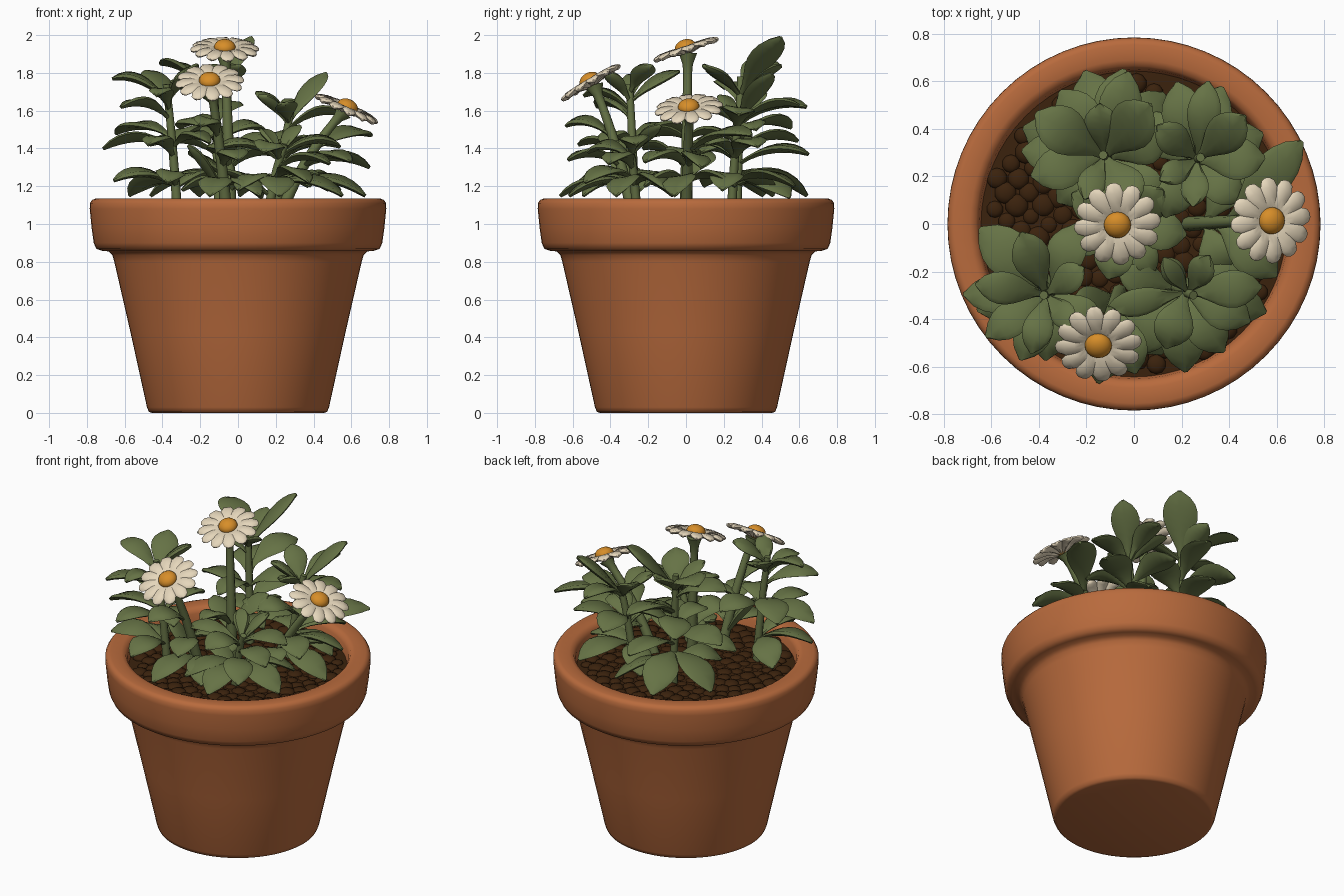
import bpy, bmesh, math, random
from mathutils import Vector, Matrix

random.seed(4)
UP = Vector((0, 0, 1))

def material(name, rgb):
    m = bpy.data.materials.new(name)
    m.diffuse_color = (*rgb, 1)
    return m

TERRACOTTA = material("terracotta", (0.48, 0.145, 0.046))
SOIL = material("dark soil", (0.043, 0.016, 0.004))
GREEN = material("leaf green", (0.132, 0.17, 0.06))
CREAM = material("petal cream", (0.79, 0.68, 0.50))
YELLOW = material("flower centre orange", (0.68, 0.27, 0.022))

def finish(name, bm, mat, angle=50):
    bmesh.ops.recalc_face_normals(bm, faces=bm.faces)
    me = bpy.data.meshes.new(name)
    bm.to_mesh(me)
    bm.free()
    me.materials.append(mat)
    ob = bpy.data.objects.new(name, me)
    bpy.context.collection.objects.link(ob)
    bpy.ops.object.select_all(action='DESELECT')
    ob.select_set(True)
    bpy.context.view_layer.objects.active = ob
    bpy.ops.object.shade_smooth_by_angle(angle=math.radians(angle))
    return ob

def lathe(bm, profile, n=64):
    # revolve (radius, z) points, ends closed with flat caps
    rings = [[bm.verts.new((r * math.cos(2 * math.pi * k / n), r * math.sin(2 * math.pi * k / n), z))
              for k in range(n)] for r, z in profile]
    for a, b in zip(rings, rings[1:]):
        for k in range(n):
            bm.faces.new((a[k], a[(k + 1) % n], b[(k + 1) % n], b[k]))
    bm.faces.new(rings[0])
    bm.faces.new(rings[-1])

def loft(bm, pts, widths, thicks, side, n=8, dip=0.0):
    # skin oval sections along a path; dip makes the groove along the middle
    rings = []
    for i, p in enumerate(pts):
        t = (pts[min(i + 1, len(pts) - 1)] - pts[max(i - 1, 0)]).normalized()
        s = (side - t * side.dot(t)).normalized()
        nrm = s.cross(t)
        ring = []
        for k in range(n):
            a = 2 * math.pi * k / n
            h = math.sin(a) * thicks[i] - dip * thicks[i] * (abs(math.cos(a)) < 0.1)
            ring.append(bm.verts.new(p + s * math.cos(a) * widths[i] + nrm * h))
        rings.append(ring)
    for a, b in zip(rings, rings[1:]):
        for k in range(n):
            bm.faces.new((a[k], a[(k + 1) % n], b[(k + 1) % n], b[k]))
    bm.faces.new(rings[0])
    bm.faces.new(rings[-1])

def bezier(a, c, b, n):
    return [a * (1 - t) ** 2 + c * 2 * t * (1 - t) + b * t * t for t in (i / n for i in range(n + 1))]

LEAF = (0.16, 0.26, 0.52, 0.80, 0.97, 1.0, 0.88, 0.60, 0.10)

def leaf(bm, base, az, reach, tip_z, hw):
    # arched leaf, slightly rolled; steep ones stay straighter
    d = Vector((math.cos(math.radians(az)), math.sin(math.radians(az)), 0))
    tip = base + d * reach
    tip.z = tip_z
    rise = (tip_z - base.z) / reach
    mid = base.lerp(tip, 0.55) + UP * (0.12 if rise < 0.5 else 0.05)
    side = d.cross(UP) + UP * random.uniform(-0.28, 0.28)
    loft(bm, bezier(base, mid, tip, 8), [hw * w for w in LEAF],
         [0.021 * (0.3 + 0.7 * w) for w in LEAF], side, 8, 0.5)

def plant(name, base, top, leaves, r0=0.026, r1=0.019, flare=False):
    # one stem plus leaves: azimuth, stem height, reach, tip height, half width
    base, top = Vector(base), Vector(top)
    ctrl = (base + top) / 2 + (base - top) * 0.12 + UP * 0.12
    pts = bezier(base, ctrl, top, 14)
    rad = [r0 + (r1 - r0) * i / 14 for i in range(15)]
    if flare:
        rad[-2:] = [r1 * 1.3, r1 * 2.3]
    bm = bmesh.new()
    loft(bm, pts, rad, rad, Vector((1, 0.01, 0)))
    for az, h, reach, tz, hw in leaves:
        p = min(pts, key=lambda q: abs(q.z - h)).copy()
        leaf(bm, p, az, reach, tz, hw)
    finish(name, bm, GREEN)

def flower(name, centre, normal):
    m = Matrix.Translation(centre) @ UP.rotation_difference(Vector(normal)).to_matrix().to_4x4()
    bm = bmesh.new()
    for k in range(12):
        a = 2 * math.pi * k / 12 + 0.1
        d = Vector((math.cos(a), math.sin(a), 0))
        zs = (-0.012, 0.002, 0.010, 0.008, 0.000, -0.004)
        pts = [d * r + UP * z for r, z in zip((0.02, 0.06, 0.10, 0.14, 0.17, 0.181), zs)]
        loft(bm, pts, (0.014, 0.024, 0.034, 0.039, 0.029, 0.012),
             (0.012, 0.014, 0.015, 0.015, 0.013, 0.006), d.cross(UP), 8, 0.4)
    bm.transform(m)
    finish(name + "_petals", bm, CREAM)
    bm = bmesh.new()
    bmesh.ops.create_uvsphere(bm, u_segments=20, v_segments=12, radius=0.057)
    bm.transform(m @ Matrix.Translation((0, 0, 0.012)) @ Matrix.Diagonal((1, 1, 0.72, 1)))
    finish(name + "_centre", bm, YELLOW)

# Pot: tapered body, thick rounded rim and inner wall
bm = bmesh.new()
lathe(bm, [(0.455, 0), (0.472, 0.006), (0.482, 0.03), (0.57, 0.43), (0.655, 0.80), (0.665, 0.835),
           (0.685, 0.855), (0.72, 0.858), (0.75, 0.868), (0.764, 0.90), (0.775, 0.98), (0.785, 1.08),
           (0.784, 1.11), (0.772, 1.128), (0.755, 1.134), (0.69, 1.134), (0.665, 1.125),
           (0.652, 1.10), (0.64, 1.03)])
finish("pot", bm, TERRACOTTA, 60)

# Soil: gently domed bed covered with flattened lumps
bm = bmesh.new()
lathe(bm, [(0.645, 1.0), (0.645, 1.05), (0.4, 1.06), (0.1, 1.065)], 48)
for i in range(210):
    r = 0.61 * math.sqrt((i + 0.5) / 210)
    a = i * 2.39996
    s = random.uniform(0.035, 0.052)
    bmesh.ops.create_icosphere(bm, subdivisions=2, radius=s, matrix=Matrix.Translation(
        (r * math.cos(a), r * math.sin(a), 1.053)) @ Matrix.Diagonal((1, 1, 0.5, 1)))
finish("soil", bm, SOIL)

# Leafy shoots
plant("left_shoot", (-0.32, -0.27, 1.04), (-0.38, -0.30, 1.74), [
    (172, 1.66, 0.30, 1.77, 0.07), (112, 1.66, 0.28, 1.81, 0.08), (215, 1.56, 0.32, 1.62, 0.075),
    (255, 1.58, 0.26, 1.68, 0.065), (35, 1.68, 0.20, 1.84, 0.065), (310, 1.66, 0.18, 1.8, 0.055),
    (182, 1.40, 0.37, 1.40, 0.085), (138, 1.46, 0.40, 1.48, 0.10), (70, 1.40, 0.30, 1.46, 0.085),
    (245, 1.38, 0.32, 1.42, 0.08), (320, 1.4, 0.26, 1.43, 0.08),
    (195, 1.22, 0.34, 1.23, 0.085), (262, 1.22, 0.3, 1.22, 0.08), (140, 1.2, 0.32, 1.15, 0.09)])
plant("back_shoot", (-0.10, 0.27, 1.04), (-0.13, 0.29, 1.78), [
    (48, 1.70, 0.29, 1.99, 0.105), (148, 1.70, 0.34, 1.85, 0.10), (195, 1.62, 0.32, 1.72, 0.09),
    (305, 1.68, 0.24, 1.84, 0.085), (245, 1.68, 0.20, 1.82, 0.06), (95, 1.68, 0.22, 1.84, 0.075),
    (75, 1.52, 0.37, 1.62, 0.09), (125, 1.46, 0.34, 1.51, 0.10), (20, 1.45, 0.27, 1.5, 0.09),
    (175, 1.38, 0.36, 1.42, 0.095), (262, 1.4, 0.27, 1.46, 0.08), (80, 1.34, 0.38, 1.37, 0.10),
    (320, 1.32, 0.3, 1.38, 0.09), (105, 1.24, 0.38, 1.15, 0.105), (160, 1.24, 0.38, 1.15, 0.105),
    (50, 1.22, 0.36, 1.14, 0.10), (220, 1.2, 0.28, 1.2, 0.09)])
plant("back_right_shoot", (0.20, 0.24, 1.04), (0.28, 0.28, 1.60), [
    (82, 1.54, 0.33, 1.63, 0.07), (42, 1.54, 0.27, 1.80, 0.085), (2, 1.5, 0.29, 1.58, 0.09),
    (140, 1.54, 0.22, 1.70, 0.07), (265, 1.52, 0.20, 1.64, 0.06), (210, 1.54, 0.18, 1.68, 0.055),
    (100, 1.38, 0.34, 1.44, 0.09), (22, 1.36, 0.33, 1.41, 0.095), (325, 1.36, 0.27, 1.42, 0.08),
    (245, 1.36, 0.25, 1.42, 0.08), (65, 1.24, 0.36, 1.2, 0.095), (135, 1.2, 0.3, 1.15, 0.09),
    (350, 1.2, 0.33, 1.18, 0.09)])
plant("front_right_shoot", (0.16, -0.26, 1.04), (0.25, -0.30, 1.42), [
    (5, 1.36, 0.31, 1.42, 0.08), (60, 1.36, 0.18, 1.52, 0.06), (335, 1.30, 0.31, 1.32, 0.085),
    (192, 1.34, 0.34, 1.40, 0.06), (125, 1.36, 0.18, 1.5, 0.05), (250, 1.34, 0.25, 1.38, 0.085),
    (305, 1.24, 0.32, 1.22, 0.09), (275, 1.22, 0.35, 1.15, 0.095), (235, 1.22, 0.33, 1.18, 0.09),
    (345, 1.2, 0.38, 1.15, 0.09), (30, 1.2, 0.34, 1.18, 0.08), (165, 1.14, 0.25, 1.28, 0.075)])

# Flower stems with their lower leaves
plant("centre_flower_stem", (-0.04, 0.0, 1.04), (-0.07, 0.01, 1.905), [
    (350, 1.3, 0.27, 1.36, 0.085), (255, 1.3, 0.24, 1.40, 0.085), (40, 1.3, 0.22, 1.48, 0.085),
    (150, 1.25, 0.25, 1.38, 0.08), (300, 1.16, 0.25, 1.22, 0.07), (200, 1.16, 0.27, 1.18, 0.08)],
    0.034, 0.021, True)
plant("front_flower_stem", (-0.06, -0.28, 1.04), (-0.145, -0.485, 1.73), [
    (250, 1.46, 0.27, 1.52, 0.075), (288, 1.32, 0.30, 1.34, 0.085), (258, 1.22, 0.36, 1.15, 0.09),
    (310, 1.2, 0.3, 1.15, 0.08), (195, 1.14, 0.2, 1.42, 0.075)],
    0.032, 0.021, True)
plant("right_flower_stem", (0.22, 0.0, 1.04), (0.56, 0.02, 1.595), [
    (47, 1.38, 0.46, 1.47, 0.09), (318, 1.3, 0.34, 1.33, 0.09), (12, 1.30, 0.36, 1.30, 0.08),
    (350, 1.22, 0.38, 1.15, 0.09), (60, 1.2, 0.3, 1.2, 0.085), (290, 1.2, 0.24, 1.2, 0.08)],
    0.032, 0.021, True)

# Daisies
flower("centre_flower", (-0.07, 0.0, 1.925), (0.02, -0.34, 1))
flower("front_flower", (-0.15, -0.505, 1.75), (-0.03, -0.6, 1))
flower("right_flower", (0.575, 0.015, 1.61), (0.44, -0.1, 1))
